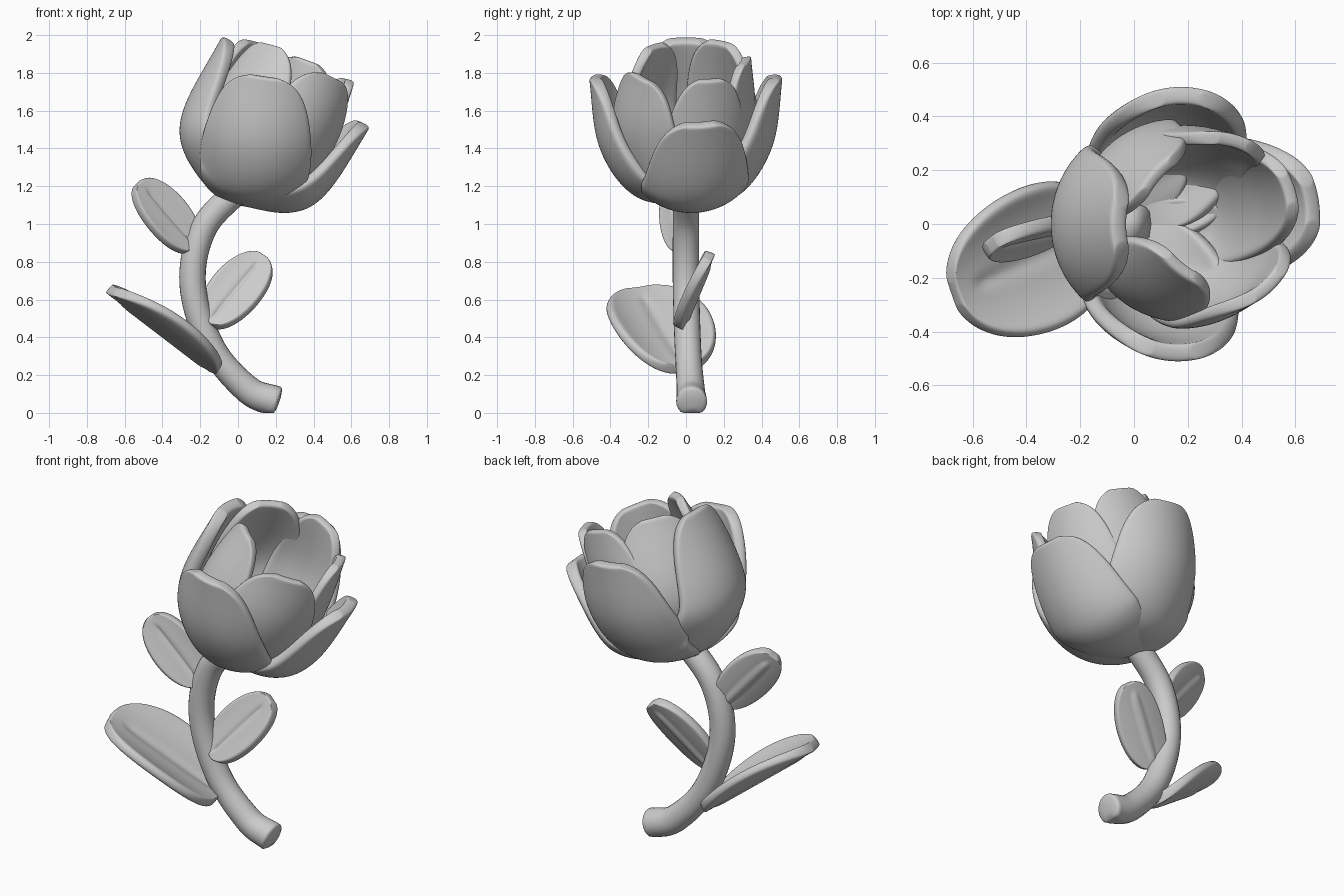
import bpy, bmesh, math
from mathutils import Vector as V

if "Cube" in bpy.data.objects:
    bpy.data.objects.remove(bpy.data.objects["Cube"])


def spline(pts, s):
    # Catmull-Rom point at s in 0..1
    p = [V(q) for q in pts]
    p = [2 * p[0] - p[1]] + p + [2 * p[-1] - p[-2]]
    f = min(max(s, 0), 0.9999) * (len(pts) - 1)
    i = int(f)
    t = f - i
    a, b, c, d = p[i:i + 4]
    return (2 * b + (c - a) * t + (2 * a - 5 * b + 4 * c - d) * t**2 + (3 * b - a - 3 * c + d) * t**3) / 2


def tangent(pts, s):
    return (spline(pts, s + 0.01) - spline(pts, s - 0.01)).normalized()


def make(name, rows, closed=False):
    # skin a list of vertex rows into a smooth object
    bm = bmesh.new()
    grid = [[bm.verts.new(co) for co in row] for row in rows]
    n = len(grid[0])
    for r0, r1 in zip(grid, grid[1:]):
        for j in range(n if closed else n - 1):
            k = (j + 1) % n
            bm.faces.new((r0[j], r0[k], r1[k], r1[j]))
    if closed:
        bm.faces.new(grid[0])
        bm.faces.new(grid[-1])
    bmesh.ops.recalc_face_normals(bm, faces=bm.faces)
    for f in bm.faces:
        f.smooth = True
    me = bpy.data.meshes.new(name)
    bm.to_mesh(me)
    bm.free()
    ob = bpy.data.objects.new(name, me)
    bpy.context.collection.objects.link(ob)
    return ob


def blade(name, pts, side, half, radius, thick, centre, full, groove=0):
    # cupped blade: width follows a rounded outline, edges curl towards centre
    rows, nr, nc = [], 16, 12
    for i in range(nr + 1):
        k = math.pi * (i + 0.6) / (nr + 1.2)
        s = (1 - math.cos(k)) / 2
        w = half * math.sin(k) ** full
        p, t = spline(pts, s), tangent(pts, s)
        sd = (side - t * side.dot(t)).normalized()
        n = t.cross(sd)
        if n.dot(p - centre) < 0:
            n = -n
        row = []
        for j in range(nc + 1):
            a = (2 * j / nc - 1) * w / radius
            dip = groove if 2 * j == nc and 2 < i < nr - 3 else 0
            row.append(p + sd * radius * math.sin(a) - n * (radius * (1 - math.cos(a)) - dip))
        rows.append(row)
    ob = make(name, rows)
    m = ob.modifiers.new("thickness", 'SOLIDIFY')
    m.thickness, m.offset = thick, 0
    m = ob.modifiers.new("smooth", 'SUBSURF')
    m.levels = m.render_levels = 2


BASE, HEAD = V((.01, 0, 1.13)), V((.17, 0, 1.55))


def petal(name, belly, tip, half, thick=.05):
    # petal from the flower base through its belly to its tip, facing the tilted axis
    belly, d = V(belly), V(belly) - BASE
    low = BASE + V((d.x * .6, d.y * .6, d.z * .2 - d.x * .12))
    out = d - V((d.z * .4, 0, 0))
    side = V((-out.y, out.x, out.y * .15)).normalized()
    blade(name, [BASE, low, belly, V(tip)], side, half, .35, thick, HEAD, .7)


def leaf(name, start, tip, side, half):
    # slightly cupped leaf with a creased midrib
    mid = (V(start) + V(tip)) / 2
    blade(name, [start, tip], V(side), half, .5, .055, mid + V((0, -1, 1)), .85, .015)


# stem: bent tube with rounded, flattened foot
path = [(.2, .03, .06), (.05, .025, .125), (-.14, .01, .35), (-.24, 0, .68), (-.18, 0, .98), (.02, 0, 1.2)]
rows = []
for i in range(-3, 49):
    s = max(i, 0) / 48
    t = tangent(path, max(s, .02))
    p = spline(path, s) + t * min(i, 0) * .006
    r = (.082 - .012 * min(1, s * 3)) * math.sqrt(1 - (min(i, 0) / 3.2) ** 2)
    up = V((0, 1, 0))
    n = t.cross(up).normalized()
    ring = [p + r * (math.cos(a) * up + math.sin(a) * n) for a in (math.tau * j / 24 for j in range(24))]
    rows.append([V((q.x, q.y, max(q.z, 0))) for q in ring])
make("stem", rows, True)

# outer petals, front and back mirrored
petal("outer_petal_left", (-.28, 0, 1.53), (-.05, 0, 1.985), .33, .07)
petal("outer_petal_right", (.45, .07, 1.19), (.67, .08, 1.535), .32, .065)
for name, sy, dx in (("front", -1, 0), ("back", 1, .04)):
    petal("outer_petal_" + name, (.09 + dx, .43 * sy, 1.42), (.14 + dx, .48 * sy, 1.785), .335, .065)

# inner petals forming the cup
petal("inner_petal_back_left", (-.1, .26, 1.55), (.09, .18, 1.97), .31)
petal("inner_petal_front_left", (-.02, -.28, 1.55), (.18, -.16, 1.95), .29)
petal("inner_petal_back_right", (.24, .33, 1.5), (.37, .31, 1.87), .27)
petal("inner_petal_right", (.45, .11, 1.4), (.58, .13, 1.77), .25)
petal("inner_petal_front_right", (.38, -.28, 1.45), (.5, -.23, 1.78), .3)

# leaves
leaf("leaf_large", (-.12, -.01, .23), (-.67, -.26, .65), (-.38, .9, .18), .285)
leaf("leaf_upper_left", (-.23, -.01, .87), (-.53, -.075, 1.22), (.68, .5, .5), .135)
leaf("leaf_right", (-.16, -.03, .47), (.14, .12, .83), (-.7, .3, .6), .145)
